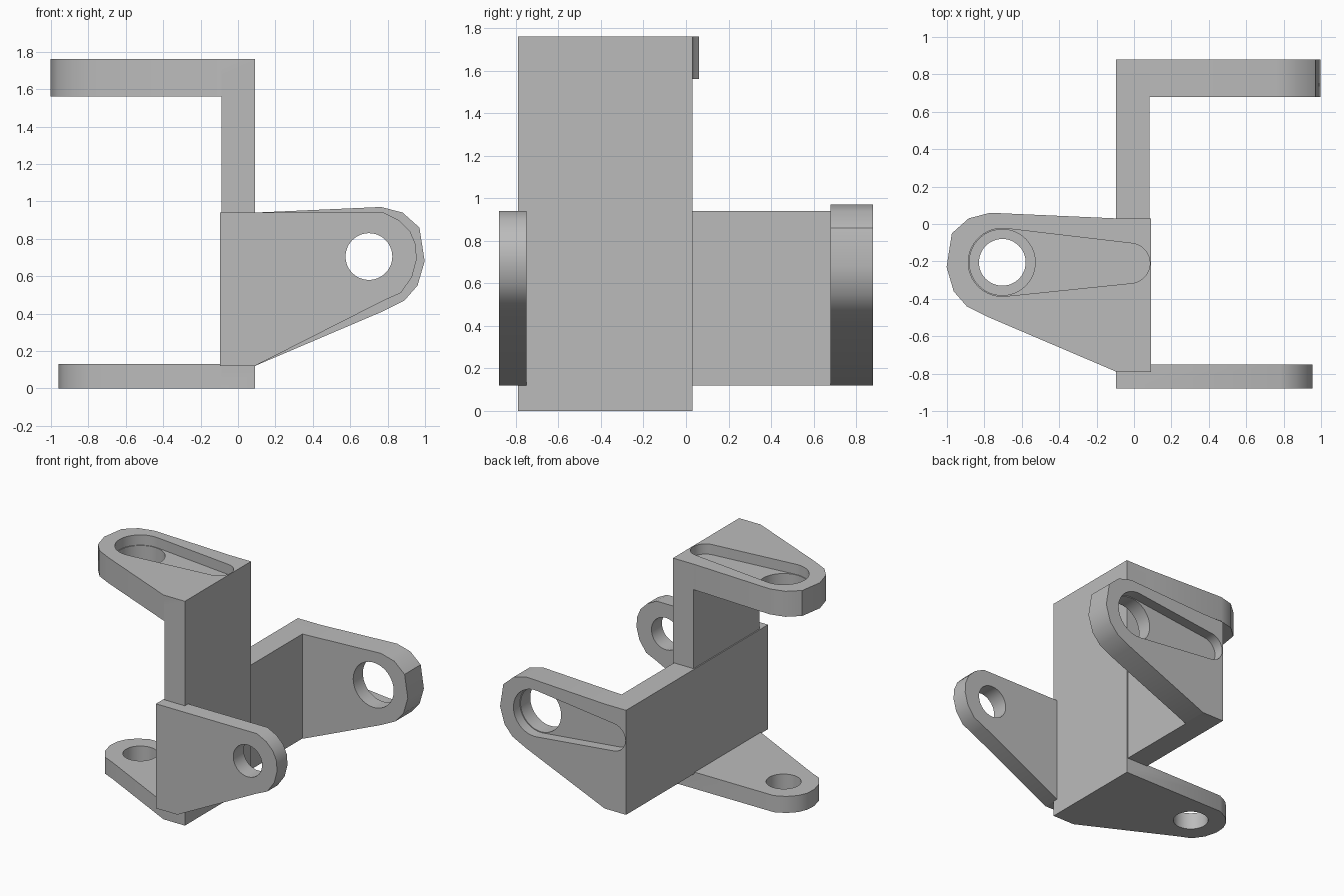
import bpy, math
from mathutils import Matrix

if "Cube" in bpy.data.objects:
    bpy.data.objects.remove(bpy.data.objects["Cube"], do_unlink=True)

grey = bpy.data.materials.new("plain grey")
grey.use_nodes = True
colour = (0.5, 0.5, 0.5, 1)
grey.diffuse_color = colour
grey.node_tree.nodes["Principled BSDF"].inputs["Base Color"].default_value = colour

OUTER, INNER = -0.096, 0.083      # web faces in x
LOW, HIGH = 0.12, 0.94            # web edges in z
HOLE_X, HOLE_Z = 0.7, 0.705


def slab(name, outline, y0, y1):
    """Extrude an x-z outline from y0 to y1."""
    n = len(outline)
    verts = [(x, y, z) for y in (y0, y1) for x, z in outline]
    faces = [tuple(range(n)), tuple(range(2 * n - 1, n - 1, -1))]
    faces += [(i, i + n, (i + 1) % n + n, (i + 1) % n) for i in range(n)]
    mesh = bpy.data.meshes.new(name)
    mesh.from_pydata(verts, [], faces)
    mesh.materials.append(grey)
    obj = bpy.data.objects.new(name, mesh)
    bpy.context.collection.objects.link(obj)
    return obj


def arc(cx, cz, r, start, end, steps):
    angles = [math.radians(start + (end - start) * i / steps) for i in range(steps + 1)]
    return [(cx + r * math.cos(a), cz + r * math.sin(a)) for a in angles]


def circle(r):
    return arc(HOLE_X, HOLE_Z, r, 0, 352.5, 47)


def combine(body, other, operation):
    mod = body.modifiers.new(operation.lower(), 'BOOLEAN')
    mod.operation = operation
    mod.solver = 'EXACT'
    mod.object = other
    bpy.context.view_layer.objects.active = body
    bpy.ops.object.modifier_apply(modifier=mod.name)
    bpy.data.objects.remove(other, do_unlink=True)


# Arm outlines: straight root and tapered, faceted round tip
root = [(OUTER, HIGH), (OUTER, LOW), (0.09, LOW)]
thick_tip = [(0.77, 0.41), (0.89, 0.47), (0.96, 0.55), (0.998, 0.68),
             (0.97, 0.86), (0.88, 0.94), (0.765, 0.97), (0.09, HIGH)]
thin_tip = [(0.78, 0.47), (0.87, 0.51), (0.93, 0.595), (0.955, 0.69),
            (0.95, 0.77), (0.92, 0.84), (0.86, 0.90), (0.78, HIGH)]

# U-shaped bracket: web joined with a thick and a thin arm
bracket = slab("side_bracket", [(OUTER, LOW), (INNER, LOW), (INNER, HIGH), (OUTER, HIGH)],
               -0.80, 0.80)
combine(bracket, slab("thick_arm", root + thick_tip, 0.68, 0.88), 'UNION')
combine(bracket, slab("thin_arm", root + thin_tip, -0.88, -0.75), 'UNION')

# Through holes and the teardrop recess in the thick arm
combine(bracket, slab("thin_hole", circle(0.125), -1, -0.6), 'DIFFERENCE')
combine(bracket, slab("thick_hole", circle(0.176), 0.5, 1), 'DIFFERENCE')
teardrop = arc(HOLE_X, HOLE_Z, 0.182, -96, 96, 28) + arc(0.018, 0.70, 0.107, 96, 264, 20)
combine(bracket, slab("horn_recess", teardrop, 0.80, 1), 'DIFFERENCE')

bpy.ops.object.select_all(action='DESELECT')
bracket.select_set(True)
bpy.context.view_layer.objects.active = bracket
bpy.ops.object.shade_smooth_by_angle(angle=math.radians(35))

# Second bracket: the same part turned upright and facing the other way
upright = bracket.copy()
upright.data = bracket.data.copy()
upright.name = "upright_bracket"
bpy.context.collection.objects.link(upright)
upright.data.transform(Matrix(((-1, 0, 0, -0.004), (0, 0, 1, -0.91),
                               (0, 1, 0, 0.88), (0, 0, 0, 1))))
